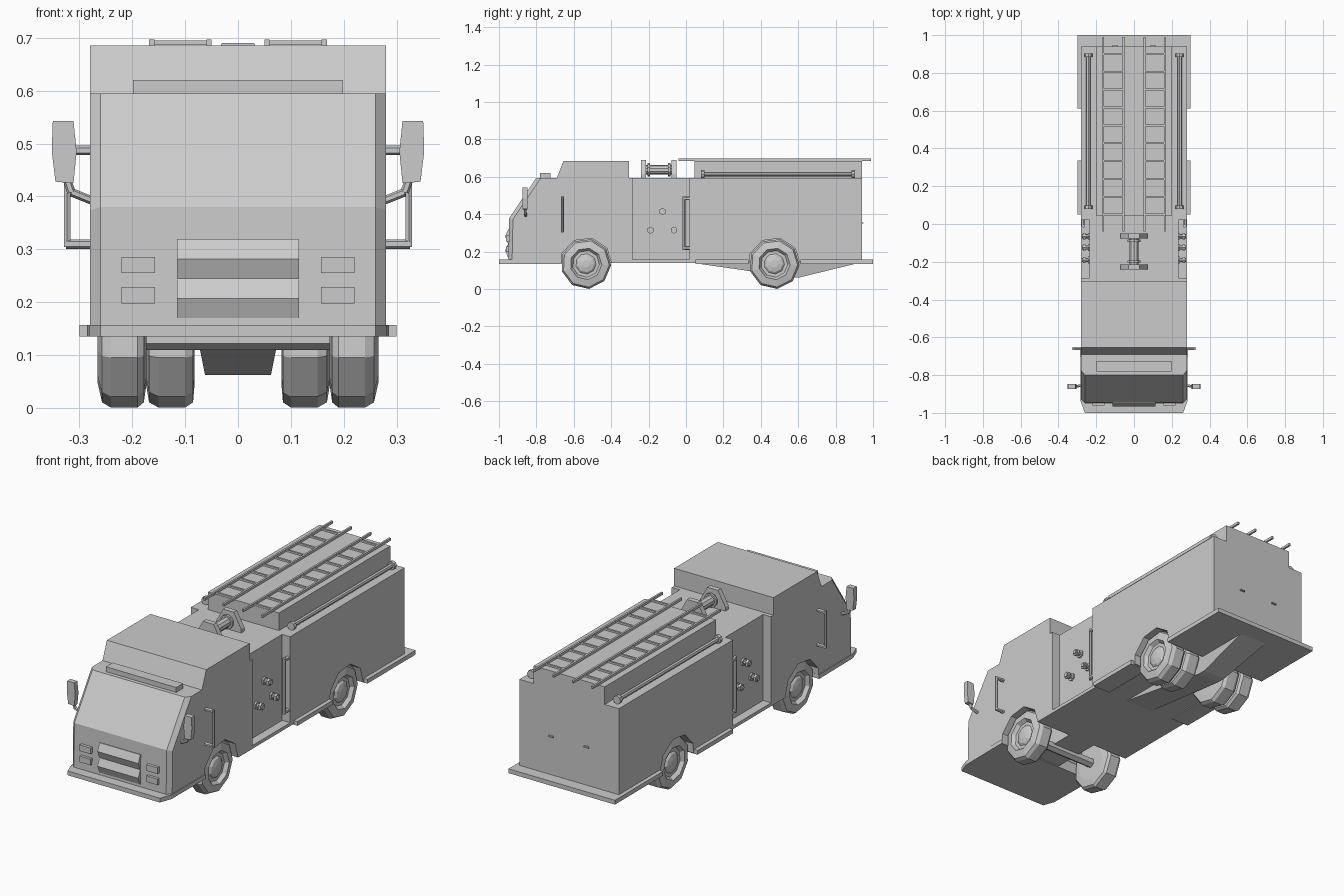
import bpy, bmesh, math
from mathutils import Vector, Matrix

if "Cube" in bpy.data.objects:
    bpy.data.objects.remove(bpy.data.objects["Cube"])


def finish(name, bm):
    bmesh.ops.recalc_face_normals(bm, faces=bm.faces[:])
    me = bpy.data.meshes.new(name)
    bm.to_mesh(me)
    bm.free()
    ob = bpy.data.objects.new(name, me)
    bpy.context.scene.collection.objects.link(ob)
    return ob


def prism(name, pts, axis, a, b, bevel=None, taper=None):
    """Extrude a 2D outline along an axis from a to b (x: yz, y: xz, z: xy)."""
    put = {'x': lambda p, t: (t, p[0], p[1]),
           'y': lambda p, t: (p[0], t, p[1]),
           'z': lambda p, t: (p[0], p[1], t)}[axis]
    bm = bmesh.new()
    lo = [bm.verts.new(put(p, a)) for p in pts]
    hi = [bm.verts.new(put(p, b)) for p in pts]
    bm.faces.new(lo)
    bm.faces.new(hi[::-1])
    for i in range(len(pts)):
        j = (i + 1) % len(pts)
        bm.faces.new((lo[i], lo[j], hi[j], hi[i]))
    if bevel:
        edges = [e for e in bm.edges if bevel(e)]
        bmesh.ops.bevel(bm, geom=edges, offset=0.02, segments=1, affect='EDGES')
    if taper:
        for v in bm.verts:
            taper(v)
    return finish(name, bm)


def box(name, x0, x1, y0, y1, z0, z1):
    return prism(name, [(x0, y0), (x1, y0), (x1, y1), (x0, y1)], 'z', z0, z1)


def rods(name, path, r, n=6):
    """Straight round bars joining the points of a path."""
    bm = bmesh.new()
    for p, q in zip(path, path[1:]):
        p, q = Vector(p), Vector(q)
        d = q - p
        m = Matrix.Translation((p + q) / 2) @ d.to_track_quat('Z', 'Y').to_matrix().to_4x4()
        bmesh.ops.create_cone(bm, cap_ends=True, segments=n, radius1=r, radius2=r,
                              depth=d.length, matrix=m)
    return finish(name, bm)


def lathe_x(name, profile, y, z, s, n=9, start=-83):
    """Revolve (radius, x) pairs about an axle parallel to x."""
    bm = bmesh.new()
    rings = []
    for r, x in profile:
        rings.append([bm.verts.new((s * x, y + r * math.cos(t), z + r * math.sin(t)))
                      for t in (math.radians(start + 360 * i / n) for i in range(n))])
    for a, b in zip(rings, rings[1:]):
        for i in range(n):
            j = (i + 1) % n
            bm.faces.new((a[i], a[j], b[j], b[i]))
    bm.faces.new(rings[0])
    bm.faces.new(rings[-1])
    return finish(name, bm)


# Cab with bevelled front corners and sloped windshield
cab = prism('cab', [(-0.95, 0.14), (-0.945, 0.38), (-0.80, 0.595), (-0.69, 0.595),
                    (-0.655, 0.685), (-0.305, 0.685), (-0.305, 0.595),
                    (-0.285, 0.595), (-0.285, 0.14)], 'x', -0.28, 0.28,
            bevel=lambda e: all(v.co.y < -0.79 for v in e.verts)
            and e.verts[0].co.x == e.verts[1].co.x and e.calc_length() > 0.2)

# Recessed pump section and rear body with raised hose bed
box('pump_section', -0.235, 0.235, -0.29, 0.03, 0.14, 0.595)
box('pump_floor', -0.28, 0.28, -0.29, 0.03, 0.14, 0.157)
rear = box('rear_body', -0.28, 0.28, 0.02, 0.94, 0.14, 0.595)
box('hose_bed', -0.20, 0.20, 0.045, 0.94, 0.59, 0.685)

# Bumper, running boards and rear step
prism('front_bumper', [(-0.26, -1), (0.26, -1), (0.282, -0.94), (0.285, -0.665),
                       (-0.285, -0.665), (-0.282, -0.94)], 'z', 0.135, 0.157)
box('rear_step', -0.30, 0.30, 0.612, 1.0, 0.135, 0.157)


# Tapered underbody tank
def narrow(v):
    if v.co.z < 0.1:
        v.co.x *= 0.8


prism('under_tank', [(0.03, 0.141), (0.57, 0.063), (0.61, 0.063), (0.93, 0.141)],
      'x', -0.078, 0.078, taper=narrow)

# Light bar, grille ridges
box('light_bar', -0.198, 0.198, -0.78, -0.725, 0.59, 0.62)
for i, z in enumerate((0.17, 0.245)):
    prism(f'grille_ridge_{i}', [(-0.94, z), (-0.952, z), (-0.967, z + 0.037),
                                (-0.95, z + 0.075), (-0.94, z + 0.075)], 'x', -0.115, 0.115)

# Hose reel between trapezoid brackets
for y in (-0.24, -0.077):
    prism('reel_bracket', [(-0.072, 0.59), (0.072, 0.59), (0.072, 0.615), (0.03, 0.69),
                           (-0.03, 0.69), (-0.072, 0.615)], 'y', y, y + 0.026)
rods('reel_drum', [(0, -0.22, 0.638), (0, -0.07, 0.638)], 0.026, 10)
for y in (-0.205, -0.095):
    rods('reel_flange', [(0, y, 0.638), (0, y + 0.012, 0.638)], 0.035, 10)

# Rear tail markers
for x in (-0.1, 0.1):
    box('tail_marker', x - 0.013, x + 0.013, 0.935, 0.948, 0.35, 0.357)

for s in (-1, 1):
    side = 'right' if s > 0 else 'left'

    # Side running board behind the pump section
    box(f'running_board_{side}', *sorted((s * 0.2, s * 0.30)), 0.05, 0.335, 0.135, 0.157)

    # Wheels (double at the rear) and wheel arch cutters
    for axle, y, body in (('front', -0.535, cab), ('rear', 0.472, rear)):
        cut = lathe_x(f'{axle}_arch_cutter_{side}', [(0.14, 0.078), (0.14, 0.35)], y, 0.135, s)
        cut.hide_render = True
        cut.display_type = 'WIRE'
        mod = body.modifiers.new('arch', 'BOOLEAN')
        mod.object = cut
        mod.operation = 'DIFFERENCE'
        mod.solver = 'EXACT'
        lathe_x(f'{axle}_wheel_{side}',
                [(0.09, 0.173), (0.125, 0.178), (0.135, 0.19), (0.135, 0.24), (0.125, 0.257),
                 (0.085, 0.266), (0.072, 0.248), (0.055, 0.248), (0.045, 0.256),
                 (0.02, 0.262)], y, 0.135, s)
    lathe_x(f'inner_rear_wheel_{side}',
            [(0.09, 0.082), (0.125, 0.085), (0.135, 0.10), (0.135, 0.15), (0.125, 0.168),
             (0.09, 0.174)], 0.472, 0.135, s)
    rods(f'front_axle_{side}', [(0, -0.535, 0.135), (s * 0.18, -0.535, 0.135)], 0.025)

    # Headlights
    for z in (0.198, 0.255):
        box(f'headlight_{side}', *sorted((s * 0.157, s * 0.22)), -0.962, -0.94, z, z + 0.031)

    # Mirror on bent arm
    prism(f'mirror_{side}', [(s * x, z) for x, z in ((0.311, 0.425), (0.345, 0.428), (0.352, 0.485),
          (0.350, 0.543), (0.311, 0.543), (0.305, 0.485))], 'y', -0.874, -0.848)
    rods(f'mirror_arm_{side}', [(s * 0.27, -0.855, 0.39), (s * 0.315, -0.86, 0.408),
                                (s * 0.326, -0.86, 0.44)], 0.008)

    # Cab grab handle
    rods(f'cab_handle_{side}', [(s * 0.323, -0.66, 0.305), (s * 0.323, -0.66, 0.495)], 0.007)
    for z in (0.31, 0.487):
        rods(f'cab_handle_mount_{side}', [(s * 0.27, -0.66, z), (s * 0.325, -0.66, z)], 0.009)

    # Pump outlets and grab rail
    for y, z in ((-0.19, 0.315), (-0.065, 0.315), (-0.125, 0.415)):
        rods(f'outlet_pipe_{side}', [(s * 0.23, y, z), (s * 0.276, y, z)], 0.011, 8)
        rods(f'outlet_flange_{side}', [(s * 0.23, y, z), (s * 0.243, y, z)], 0.021, 6)
        rods(f'outlet_cap_{side}', [(s * 0.258, y, z), (s * 0.27, y, z)], 0.019, 6)
    rods(f'pump_rail_{side}', [(s * 0.268, -0.012, 0.21), (s * 0.268, -0.012, 0.495)], 0.008)
    for z in (0.22, 0.485):
        rods(f'pump_rail_mount_{side}', [(s * 0.268, -0.012, z), (s * 0.268, 0.03, z)], 0.010)

    # Suction hose lying on the side ledge
    rods(f'suction_hose_{side}', [(s * 0.242, 0.085, 0.615), (s * 0.242, 0.9, 0.615)], 0.012, 8)
    for y in (0.08, 0.885):
        rods(f'hose_coupling_{side}', [(s * 0.242, y, 0.615), (s * 0.242, y + 0.018, 0.615)], 0.021, 8)

    # Ladder on the hose bed
    for x in (0.055, 0.163):
        box(f'ladder_rail_{side}', *sorted((s * (x - 0.005), s * (x + 0.005))), -0.04, 0.99, 0.684, 0.697)
    for i in range(10):
        y = 0.05 + i * 0.0945
        box(f'ladder_rung_{side}', *sorted((s * 0.055, s * 0.163)), y - 0.005, y + 0.005, 0.686, 0.695)
